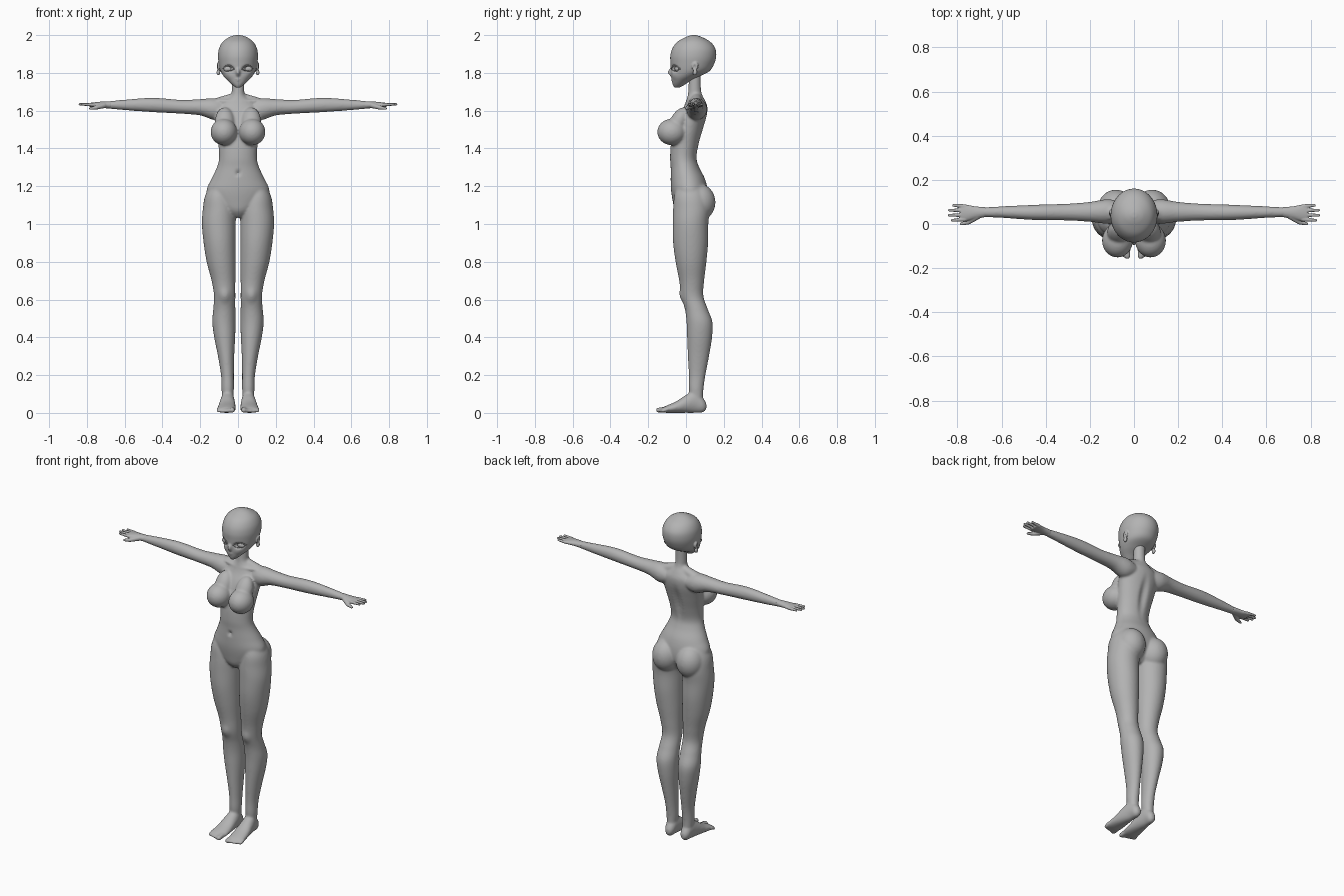
import bpy, bmesh, math
from mathutils import Vector, Matrix

cube = bpy.data.objects.get("Cube")
if cube:
    bpy.data.objects.remove(cube, do_unlink=True)

GREY = (0.45, 0.45, 0.45, 1)
clay = bpy.data.materials.new("plain grey clay")
clay.use_nodes = True
clay.diffuse_color = GREY
shader = clay.node_tree.nodes["Principled BSDF"]
shader.inputs["Base Color"].default_value = GREY
shader.inputs["Roughness"].default_value = 0.6


def spline(a, b, c, d, t):
    """Smooth interpolation of one value between b and c."""
    return 0.5 * (2 * b + (c - a) * t + (2 * a - 5 * b + 4 * c - d) * t * t
                  + (3 * b - a - 3 * c + d) * t ** 3)


def loft(bm, axis, rows, sides=48, steps=6):
    """Skin oval sections; each row is a station, then low/high bounds of both other axes."""
    dense = []
    for i in range(len(rows) - 1):
        near = [rows[max(i - 1, 0)], rows[i], rows[i + 1], rows[min(i + 2, len(rows) - 1)]]
        for s in range(steps):
            dense.append([spline(*v, s / steps) for v in zip(*near)])
    dense.append(rows[-1])
    others = [k for k in range(3) if k != axis]
    rings = []
    for station, lo1, hi1, lo2, hi2 in dense:
        ring = []
        for k in range(sides):
            angle = math.tau * k / sides
            co = Vector()
            co[axis] = station
            co[others[0]] = (lo1 + hi1) / 2 + (hi1 - lo1) / 2 * math.cos(angle)
            co[others[1]] = (lo2 + hi2) / 2 + (hi2 - lo2) / 2 * math.sin(angle)
            ring.append(bm.verts.new(co))
        rings.append(ring)
    for low, high in zip(rings, rings[1:]):
        for k in range(sides):
            n = (k + 1) % sides
            bm.faces.new((low[k], low[n], high[n], high[k]))
    bm.faces.new(rings[0])
    bm.faces.new(rings[-1])


def centred(rows):
    return [(z, -w, w, y0, y1) for z, w, y0, y1 in rows]


def ball(bm, centre, radii, tilt=0, segments=32):
    matrix = (Matrix.Translation(centre) @ Matrix.Rotation(tilt, 4, 'X')
              @ Matrix.Diagonal((*radii, 1)))
    bmesh.ops.create_uvsphere(bm, u_segments=segments, v_segments=segments // 2,
                              radius=1, matrix=matrix)


def limb(bm, start, end, r1, r2, segments=16):
    """Rounded, tapered rod."""
    start, end = Vector(start), Vector(end)
    way = end - start
    matrix = Matrix.Translation((start + end) / 2) @ way.to_track_quat('Z', 'Y').to_matrix().to_4x4()
    bmesh.ops.create_cone(bm, cap_ends=True, segments=segments, radius1=r1, radius2=r2,
                          depth=way.length, matrix=matrix)
    ball(bm, start, (r1,) * 3, segments=segments)
    ball(bm, end, (r2,) * 3, segments=segments)


def push(bm, centre, radii, offset):
    """Soft dent or bulge around a point."""
    for v in bm.verts:
        d = Vector([(v.co[k] - centre[k]) / radii[k] for k in range(3)]).length
        if d < 1:
            v.co += Vector(offset) * (1 - d * d) ** 2


def mirror_copy(bm):
    copy = bmesh.ops.duplicate(bm, geom=bm.verts[:] + bm.edges[:] + bm.faces[:])
    for item in copy["geom"]:
        if isinstance(item, bmesh.types.BMVert):
            item.co.x *= -1


def finish(bm, name, voxel=0, relax=0):
    bmesh.ops.recalc_face_normals(bm, faces=bm.faces)
    for f in bm.faces:
        f.smooth = True
    mesh = bpy.data.meshes.new(name)
    bm.to_mesh(mesh)
    bm.free()
    mesh.materials.append(clay)
    obj = bpy.data.objects.new(name, mesh)
    bpy.context.collection.objects.link(obj)
    if voxel:
        fuse = obj.modifiers.new("fuse", 'REMESH')
        fuse.mode, fuse.voxel_size, fuse.use_smooth_shade = 'VOXEL', voxel, True
        soft = obj.modifiers.new("soften", 'SMOOTH')
        soft.factor, soft.iterations = 0.5, relax


# Legs, hips and feet, built on the left and mirrored
body = bmesh.new()
loft(body, 2, [
    (.05, .03, .08, .03, .09), (.12, .022, .087, .016, .092), (.2, .022, .09, .015, .103),
    (.3, .02, .106, .01, .122), (.4, .015, .126, .006, .138), (.48, .013, .136, .003, .14),
    (.55, .014, .131, -.006, .115), (.62, .014, .127, -.026, .092), (.7, .014, .14, -.036, .096),
    (.8, .012, .166, -.055, .108), (.9, .012, .182, -.068, .117), (1, .012, .191, -.07, .118),
    (1.08, .012, .186, -.068, .125), (1.15, .03, .174, -.062, .11), (1.22, .05, .138, -.04, .08)])
push(body, (.07, -.025, .62), (.04, .04, .05), (0, -.008, 0))
loft(body, 1, [
    (-.125, .02, .106, .003, .028), (-.1, .012, .111, 0, .04), (-.05, .012, .106, 0, .062),
    (0, .015, .098, 0, .095), (.05, .02, .088, 0, .12), (.09, .026, .08, .003, .08),
    (.108, .04, .065, .02, .05)])
for i in range(5):
    x = .03 + i * .0185
    size = .0145 if i == 0 else .0105
    limb(body, (x, -.1, .02), (x, -.146 + .006 * i, size), size, size)
ball(body, (.082, .068, 1.115), (.083, .088, .098))

# Arms, shoulders and chest
loft(body, 0, [
    (.05, .02, .1, 1.57, 1.64), (.12, .002, .112, 1.55, 1.665), (.2, .01, .1, 1.575, 1.661),
    (.3, .016, .092, 1.584, 1.657), (.45, .018, .087, 1.592, 1.668),
    (.6, .028, .08, 1.603, 1.658), (.7, .032, .074, 1.612, 1.648)])
limb(body, (.02, .055, 1.67), (.12, .055, 1.63), .025, .035)
limb(body, (.015, .008, 1.648), (.11, .03, 1.652), .009, .009)
ball(body, (.075, -.075, 1.487), (.07, .077, .07))
ball(body, (.07, -.04, 1.54), (.052, .045, .085), -.5)
mirror_copy(body)

# Trunk and neck
loft(body, 2, centred([
    (1.035, .03, -.03, .06), (1.07, .09, -.058, .09), (1.12, .15, -.07, .115),
    (1.18, .166, -.079, .115), (1.24, .14, -.081, .1), (1.3, .112, -.081, .07),
    (1.35, .1, -.084, .057), (1.42, .104, -.08, .07), (1.5, .116, -.065, .092),
    (1.57, .124, -.04, .11), (1.62, .112, -.012, .113), (1.655, .07, .002, .1),
    (1.685, .037, .01, .085), (1.72, .033, .013, .079), (1.8, .033, .015, .079)]), sides=96)
push(body, (0, -.082, 1.27), (.016, .03, .02), (0, .016, 0))
push(body, (0, .09, 1.45), (.035, .06, .18), (0, -.014, 0))
finish(body, "body", .0062, 8)

# Hands with four fingers and a thumb
hand = bmesh.new()
loft(hand, 0, [
    (.67, .032, .076, 1.611, 1.65), (.72, .023, .08, 1.614, 1.648),
    (.755, .015, .087, 1.617, 1.645), (.785, .015, .088, 1.62, 1.641)])
for y, tip in ((.021, .824), (.041, .838), (.061, .836), (.08, .818)):
    spread = (y - .05) * .15
    limb(hand, (.765, y, 1.631), (tip, y + spread, 1.634), .0095, .0065)
limb(hand, (.71, .035, 1.628), (.75, .008, 1.616), .015, .0105)
limb(hand, (.75, .008, 1.616), (.782, .001, 1.611), .0105, .007)
mirror_copy(hand)
finish(hand, "hands", .0032, 3)

# Head with eye sockets, nose, lips and ears
head = bmesh.new()
loft(head, 2, centred([
    (1.722, .01, -.062, -.035), (1.735, .028, -.069, -.01), (1.755, .05, -.074, .02),
    (1.78, .074, -.077, .07), (1.81, .092, -.079, .125), (1.85, .102, -.082, .15),
    (1.89, .106, -.083, .16), (1.93, .1, -.072, .155), (1.965, .08, -.045, .128),
    (1.99, .045, .0, .083), (2, .012, .03, .053)]), sides=128, steps=8)
for side in (-1, 1):
    push(head, (side * .05, -.064, 1.822), (.038, .05, .026), (0, .018, 0))
    push(head, (side * .05, -.06, 1.785), (.04, .04, .03), (0, -.004, 0))
    for z, size in ((1.835, .023), (1.802, .016)):
        ball(head, (side * .104, .048, z), (.01, size * .75, size), -.25)
    push(head, (side * .114, .045, 1.832), (.012, .012, .02), (-side * .01, 0, 0))
push(head, (0, -.078, 1.803), (.017, .03, .03), (0, -.018, 0))
ball(head, (0, -.086, 1.801), (.008, .012, .008))
ball(head, (0, -.073, 1.768), (.016, .006, .003))
ball(head, (0, -.072, 1.76), (.012, .006, .003))
finish(head, "head", .0038, 4)

# Eyeballs
eyes = bmesh.new()
ball(eyes, (.05, -.046, 1.821), (.026, .014, .016))
mirror_copy(eyes)
finish(eyes, "eyes")

# Eyelids and brows as slim arcs
lids = bmesh.new()
for z, rise, thick in ((1.822, .017, .003), (1.822, -.012, .0015), (1.853, .006, .0015)):
    arc = []
    for k in range(9):
        t = k / 4 - 1
        x = .05 + .03 * t
        y = .039 - .121 * math.sqrt(1 - (x / .1) ** 2)
        arc.append((x, y + .003, z + rise * (1 - t * t)))
    for a, b in zip(arc, arc[1:]):
        limb(lids, a, b, thick, thick, segments=8)
mirror_copy(lids)
finish(lids, "eyelids_and_brows")
